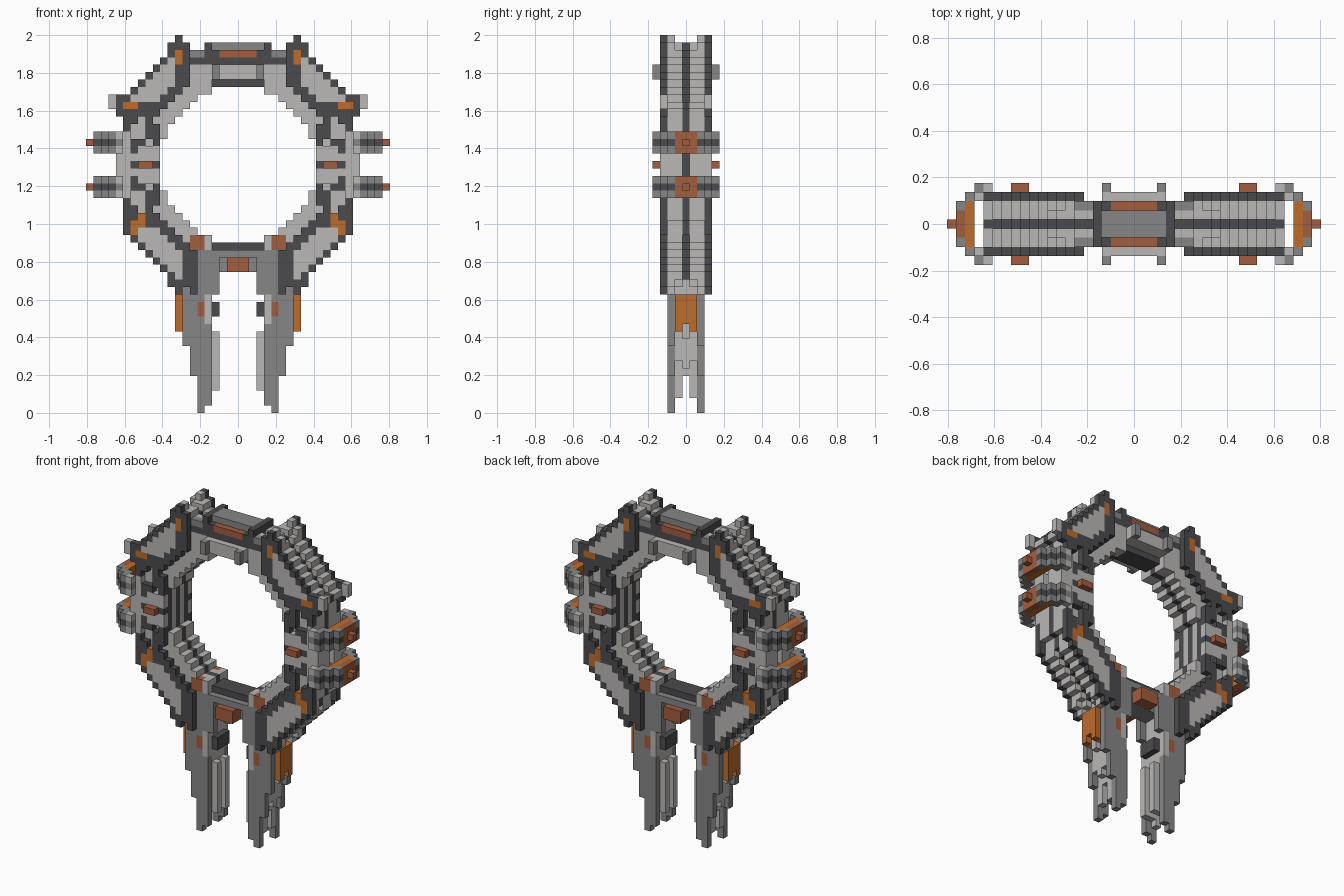
import bpy
import bmesh
from math import hypot

if "Cube" in bpy.data.objects:
    bpy.data.objects.remove(bpy.data.objects["Cube"])

ROWS, MID = 51, 33          # total height in blocks, ring centre row
U = 2 / ROWS                # block size
COLORS = {
    "light_grey": (0.49, 0.48, 0.47),
    "mid_grey": (0.24, 0.24, 0.24),
    "dark_grey": (0.07, 0.07, 0.077),
    "orange": (0.51, 0.15, 0.027),
    "rust": (0.37, 0.11, 0.05),
}
LIGHT, GREY, DARK, ORANGE, RUST = range(5)
blocks = {}                 # (x, y, z) -> (part, colour)


def span(a, b=None):
    return range(a, (a if b is None else b) + 1)


def put(part, color, xs, ys, zs, flip=False):
    """Fill a box of blocks, mirrored left/right and front/back, optionally up/down."""
    for x in xs:
        for y in ys:
            for z in zs:
                for sx in (x, -x):
                    for sy in (y, -y):
                        blocks[sx, sy, z] = (part, color)
                        if flip:
                            blocks[sx, sy, 2 * MID - z] = (part, color)


def fill(part, color, ys, test, lower=False):
    """Fill every block of a half whose column and row pass the test."""
    for x in span(0, 17):
        for z in span(MID, 50):
            if test(x, z):
                put(part, color, [x], ys, [2 * MID - z if lower else z])


# Ring body with a recessed dark spine
def body(x, z, low):
    if x <= 3 and (low or z == 44):
        return False
    top = 49 if x >= 7 else 47
    side = 16 if z >= 41 and not low else 14
    return hypot(x, z - MID) > 10.6 and x + z <= 57 and z <= top and x <= side


for low in (False, True):
    name = "lower_ring" if low else "upper_ring"
    fill(name, LIGHT, span(1, 2), lambda x, z: body(x, z, low), low)
    fill(name, DARK, span(0),
         lambda x, z: body(x, z, low) and (x + z <= 56 or x == 16) and z <= 48, low)
    put(name, DARK, span(11, 13), span(0), span(27, 39))

# Diagonal beams: dark stepped frames around light panels
def frame(x, z):
    return 51 <= x + z <= 57 and x >= 7 and 40 <= z <= 49


for low in (False, True):
    name = "lower_beam" if low else "upper_beam"
    fill(name, DARK, span(3), lambda x, z: frame(x, z) and x <= (15 if low else 16), low)
    fill(name, LIGHT, span(3),
         lambda x, z: 53 <= x + z <= 56 and x >= (8 if low else 9) and 42 <= z <= 48, low)
    for x, z in ((8, 50), (9, 49)):
        row = 2 * MID - z if low else z
        put(name, DARK, [x], span(3), [row])
        put(name, LIGHT, [x], span(2), [row])

put("upper_beam", DARK, span(16), span(3), span(41, 42))
put("upper_beam", LIGHT, span(17), span(3), span(41, 42))
put("upper_beam", ORANGE, span(8), span(3), span(47, 48))
put("upper_beam", ORANGE, span(14, 15), span(3), span(41))
put("lower_beam", DARK, span(6), span(3), span(16, 21))
put("lower_beam", ORANGE, span(13), span(3), span(25, 26))
put("lower_beam", ORANGE, span(14), span(3), span(24, 25))

# Upright side brackets joining the beams to the wings
put("side_bracket", DARK, span(12), span(3), span(37, 40), True)
put("side_bracket", DARK, span(11), span(3), span(36, 38), True)
put("side_bracket", DARK, span(13), span(3), span(36), True)
put("side_bracket", DARK, span(15), span(3), span(37, 40), True)
put("side_bracket", LIGHT, span(15), span(1, 2), span(36, 40), True)
put("side_bracket", DARK, span(15), span(0), span(36, 40), True)
put("side_bracket", DARK, span(14), span(3), span(39, 40), True)
put("side_bracket", DARK, span(11), span(2), span(28, 38))

# Side wings
put("wing", LIGHT, span(14, 16), span(1, 2), span(31, 35))
put("wing", DARK, span(14, 15), span(0), span(31, 35))
put("wing", LIGHT, span(11, 16), span(3), span(31, 35))
put("wing", DARK, span(14), span(3), span(35, 36), True)
put("wing", DARK, span(11, 14), span(3), span(33))
put("wing_lamp", RUST, span(12, 13), span(4), span(33))

# Clawed thrusters: arms hook round an orange core
for z in (MID - 3, MID + 3):
    for dz in (-1, 0, 1):
        shade = GREY if dz else DARK
        put("thruster_arm", LIGHT, span(15), span(3), [z + dz])
        put("thruster_arm", LIGHT if dz else GREY, span(16), span(4), [z + dz])
        put("thruster_arm", shade, span(17), span(4), [z + dz])
        put("thruster_arm", shade, span(17, 18), span(3), [z + dz])
        put("thruster_arm", shade, span(19), span(2), [z + dz])
        put("thruster_core", ORANGE, span(18), span(0, 2), [z + dz])
        put("thruster_core", RUST, span(19), span(0, 1), [z + dz])
    put("thruster_core", RUST, span(20), span(0), [z])

# Top arch
put("top_arch", DARK, span(0, 3), span(0, 1), span(44))
put("top_arch", DARK, span(0, 6), span(2), span(47))
put("top_arch", GREY, span(5, 6), span(2), span(48))
put("top_arch", LIGHT, span(5, 6), span(1), span(48))
put("top_arch", DARK, span(4), span(0, 2), span(47, 49))
put("top_arch", GREY, span(0, 3), span(0, 1), span(48, 49))
put("top_arch", DARK, span(3), span(2), span(48))
put("top_arch", LIGHT, span(0, 3), span(3), span(45, 46))
put("top_arch", GREY, span(3), span(4), span(45, 46))
put("top_lamp", RUST, span(0, 2), span(2), span(48))

# Bottom bridge
put("bridge", GREY, span(0, 3), span(0, 2), span(21))
put("bridge", GREY, span(0, 3), span(0, 1), span(19, 20))
put("bridge", DARK, span(0, 3), span(0, 1), span(22))
put("bridge_lamp", RUST, span(0, 1), span(2, 3), span(19, 20))

# Legs: outer plates with stepped ends round a light core
for x, foot in ((4, 1), (5, 0), (6, 5), (7, 9)):
    put("leg_plate", GREY, [x], span(2), span(foot, 23 if x < 7 else 20))
    put("leg_core", LIGHT, [x], span(1), span(foot + 2, 20))
    put("leg_core", LIGHT, [x], span(0), span(max(foot + 1, 5), 20))
put("leg_plate", GREY, span(3), span(2), span(16, 20))
put("leg_core", LIGHT, span(3), span(1), span(3, 10))
put("leg_core", DARK, span(3), span(0, 1), span(13, 14))
put("leg_fin", ORANGE, span(8), span(1), span(11, 15))
put("leg_fin", ORANGE, span(8), span(0), span(12, 15))
put("leg_trim", LIGHT, span(4), span(2), span(12, 15))
put("leg_trim", LIGHT, span(4), span(2), span(22, 23))
put("leg_lamp", RUST, span(5), span(2), span(13, 14))
put("leg_lamp", RUST, span(5, 6), span(2), span(22, 23))

# Materials
materials = []
for name, rgb in COLORS.items():
    mat = bpy.data.materials.new(name)
    mat.use_nodes = True
    mat.diffuse_color = (*rgb, 1)
    mat.node_tree.nodes["Principled BSDF"].inputs["Base Color"].default_value = (*rgb, 1)
    materials.append(mat)


# Turn each part's blocks into a mesh of outside faces only
def build(part):
    bm = bmesh.new()
    verts = {}

    def vert(corner):
        if corner not in verts:
            verts[corner] = bm.verts.new(((corner[0] - 0.5) * U, (corner[1] - 0.5) * U, corner[2] * U))
        return verts[corner]

    for cell, (owner, color) in blocks.items():
        if owner != part:
            continue
        for axis in range(3):
            b, c = (axis + 1) % 3, (axis + 2) % 3
            for side in (0, 1):
                near = list(cell)
                near[axis] += 2 * side - 1
                if tuple(near) in blocks:
                    continue
                ring = []
                for db, dc in ((0, 0), (1, 0), (1, 1), (0, 1)):
                    corner = list(cell)
                    corner[axis] += side
                    corner[b] += db
                    corner[c] += dc
                    ring.append(vert(tuple(corner)))
                face = bm.faces.new(ring if side else ring[::-1])
                face.material_index = color
    mesh = bpy.data.meshes.new(part)
    bm.to_mesh(mesh)
    bm.free()
    for mat in materials:
        mesh.materials.append(mat)
    bpy.context.collection.objects.link(bpy.data.objects.new(part, mesh))


for part in sorted({owner for owner, _ in blocks.values()}):
    build(part)
